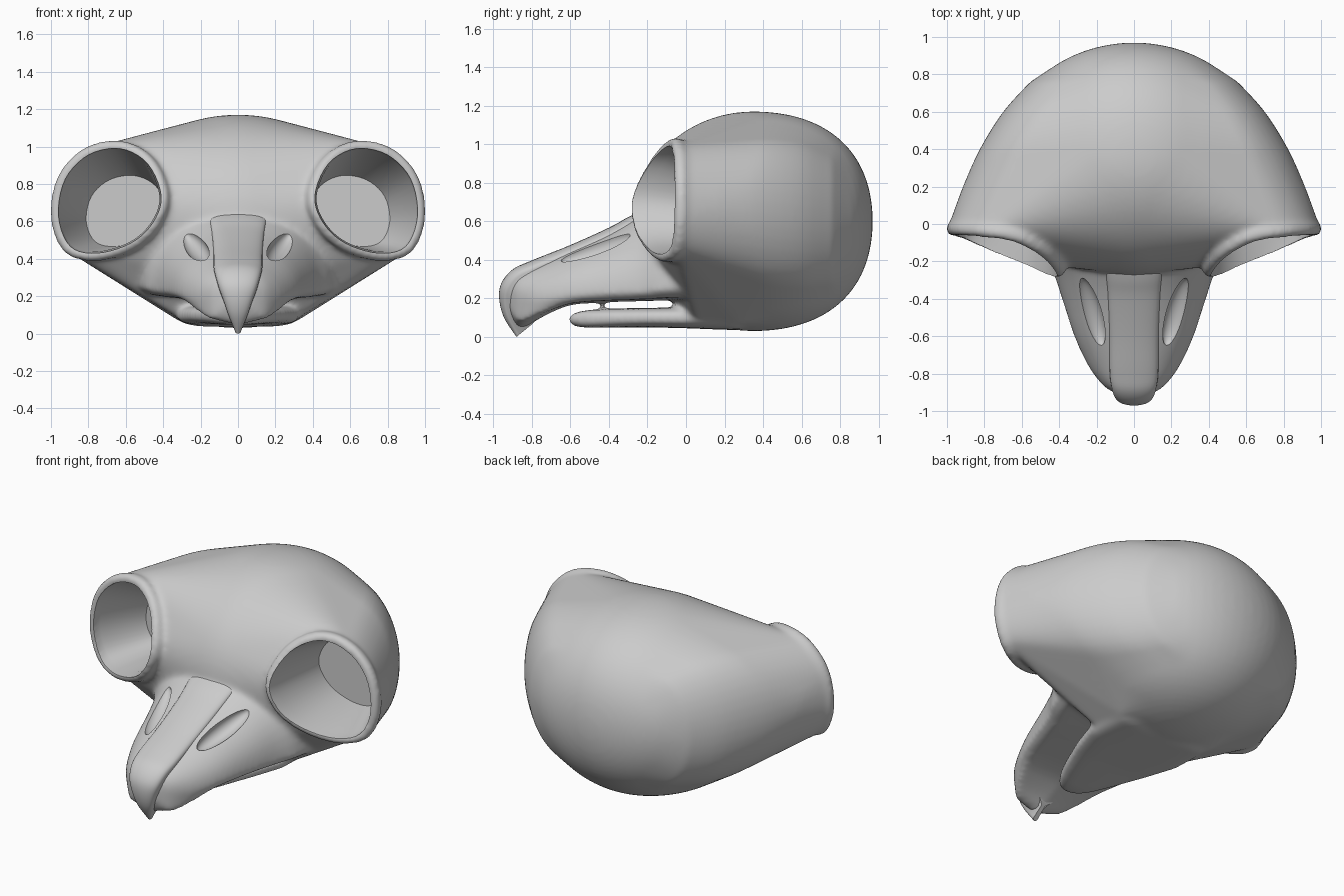
import bpy, bmesh
from math import sin, cos, pi
from mathutils import Vector, Matrix

if "Cube" in bpy.data.objects:
    bpy.data.objects.remove(bpy.data.objects["Cube"])


def make(name, bm):
    bmesh.ops.recalc_face_normals(bm, faces=bm.faces)
    me = bpy.data.meshes.new(name)
    bm.to_mesh(me)
    bm.free()
    ob = bpy.data.objects.new(name, me)
    bpy.context.collection.objects.link(ob)
    return ob


def activate(ob):
    bpy.ops.object.select_all(action='DESELECT')
    ob.select_set(True)
    bpy.context.view_layer.objects.active = ob


def modify(ob, kind, **props):
    activate(ob)
    m = ob.modifiers.new(kind, kind)
    for k, v in props.items():
        setattr(m, k, v)
    bpy.ops.object.modifier_apply(modifier=m.name)


def loft(bm, rings, closed=False):
    rows = [[bm.verts.new(p) for p in r] for r in rings]
    n = len(rows[0])
    pairs = list(zip(rows, rows[1:])) + ([(rows[-1], rows[0])] if closed else [])
    for a, b in pairs:
        for i in range(n):
            j = (i + 1) % n
            bm.faces.new((a[i], a[j], b[j], b[i]))
    if not closed:
        bm.faces.new(rows[0])
        bm.faces.new(rows[-1])


def spline(pts, steps, closed=False):
    """Catmull-Rom resampling of a list of tuples."""
    pts = [Vector(p) for p in pts]
    n = len(pts)
    get = (lambda i: pts[i % n]) if closed else (lambda i: pts[max(0, min(n - 1, i))])
    out = []
    for i in range(n if closed else n - 1):
        a, b, c, d = (get(i + k) for k in (-1, 0, 1, 2))
        for s in range(steps):
            t = s / steps
            out.append(0.5 * (2 * b + (c - a) * t + (2 * a - 5 * b + 4 * c - d) * t * t
                              + (3 * b - a - 3 * c + d) * t ** 3))
    return out if closed else out + [pts[-1]]


def power(v, e):
    return abs(v) ** e * (1 if v >= 0 else -1)


# Eye rim outline on the right side
RIM = spline([(.99, -.02, .62), (.95, -.02, .84), (.81, -.03, .985), (.62, -.06, 1.02),
              (.46, -.15, .93), (.38, -.25, .74), (.43, -.25, .58), (.56, -.19, .46),
              (.76, -.11, .40), (.92, -.04, .44)], 5, True)
MID = sum(RIM, Vector()) / len(RIM)


def rim(side, scale, dy=0):
    pts = [MID + (p - MID) * scale for p in RIM]
    return [Vector((p.x * side, p.y + dy, p.z)) for p in pts]


parts = []
for side in (1, -1):
    # Braincase blended into one eye tube by a convex hull
    bm = bmesh.new()
    bmesh.ops.create_uvsphere(bm, u_segments=64, v_segments=40, radius=1)
    for v in bm.verts:
        x, y, z = v.co
        r = 1 + (.16 * y * y * z * z if y > 0 else 0)
        v.co = (.71 * x, .35 + .62 * y * r, .6 + .57 * z * r)
    for p in rim(side, .98, .03):
        bm.verts.new(p)
    # swelling behind the eye: (centre x, y, centre z, radius x, radius z)
    for cx, y, cz, rx, rz in spline([(.61, .1, .68, .34, .32), (.58, .2, .66, .335, .34),
                                     (.5, .4, .64, .325, .40), (.4, .6, .62, .30, .40),
                                     (.28, .76, .60, .275, .36)], 4):
        for k in range(40):
            a = k * pi / 20
            bm.verts.new((side * (cx + rx * cos(a)), y, cz + rz * sin(a)))
    for p in ((.32, .27, .07), (.31, .05, .08)):
        bm.verts.new((p[0] * side, p[1], p[2]))
    res = bmesh.ops.convex_hull(bm, input=bm.verts)
    junk = {g for g in res['geom_interior'] + res['geom_unused']
            if isinstance(g, bmesh.types.BMVert)}
    bmesh.ops.delete(bm, geom=list(junk), context='VERTS')
    parts.append(make("skull_half", bm))
    # Rounded lip of the eye socket
    bm = bmesh.new()
    core = rim(side, .925)
    centre = sum(core, Vector()) / len(core)
    rings = []
    for p in core:
        out = (p - centre).normalized()
        fwd = Vector((side * .3, -.95, 0))
        fwd = (fwd - out * fwd.dot(out)).normalized()
        rings.append([p + .038 * (out * cos(k * pi / 6) + fwd * sin(k * pi / 6))
                      for k in range(12)])
    loft(bm, rings, True)
    parts.append(make("eye_lip", bm))

# Upper beak sides: (y, half width, top, widest height, bottom)
bm = bmesh.new()
rings = []
for y, w, zt, zm, zb in spline([(.05, .55, .82, .25, .2), (-.12, .50, .74, .24, .19),
                                (-.24, .44, .645, .225, .185), (-.4, .385, .545, .22, .18),
                                (-.6, .32, .455, .205, .165), (-.75, .25, .39, .19, .10),
                                (-.83, .195, .355, .2, .05), (-.88, .145, .325, .21, .05),
                                (-.92, .07, .28, .215, .13)], 3):
    ring = [(w * cos(k * pi / 24), y, zm + (zt - zm) * power(sin(k * pi / 24), .85))
            for k in range(25)]
    ring += [(-w * .9 * (1 - k / 4), y, zb + (zm - zb) * .25 * abs(1 - k / 4)) for k in range(9)]
    rings.append(ring)
loft(bm, rings)
parts.append(make("beak_sides", bm))

# Lower jaw: (y, half width, top, bottom), shallow V underneath
bm = bmesh.new()
rings = []
for y, w, zt, zb in [(.4, .24, .2, .06), (.25, .325, .19, .035), (0, .325, .155, .045),
                     (-.2, .26, .15, .05), (-.4, .175, .145, .048), (-.5, .125, .14, .047),
                     (-.56, .085, .13, .052), (-.59, .055, .118, .06), (-.61, .025, .105, .08)]:
    h = (zt - zb) / 2
    rings.append([(w * power(cos(k * pi / 16), .5), y, zb + h + h * power(sin(k * pi / 16), .6))
                  for k in range(32)])
loft(bm, rings)
parts.append(make("lower_jaw", bm))

# Fuse everything into one smooth skull
activate(parts[0])
for p in parts:
    p.select_set(True)
bpy.ops.object.join()
skull = parts[0]
skull.name = "skull"
modify(skull, 'REMESH', mode='VOXEL', voxel_size=.014)
modify(skull, 'SMOOTH', factor=.5, iterations=16)

# Hollow eye sockets and nostrils
bm = bmesh.new()
for side in (1, -1):
    back = []
    for p in RIM:
        d = p - MID
        back.append((side * (.60 + d.x * .70), .25, .65 + d.z * .61))
    loft(bm, [rim(side, .90, -.2), rim(side, .90, -.03), rim(side, .87, .03), back])
    d = Vector((side * .1, .33, .13)).normalized()
    n = Vector((side * .8, -.1, .6))
    n = (n - d * n.dot(d)).normalized()
    m = Matrix((d * .2, n * .06, d.cross(n) * .055)).transposed().to_4x4()
    m.translation = (side * .228, -.47, .465)
    bmesh.ops.create_uvsphere(bm, u_segments=32, v_segments=20, radius=1, matrix=m)
cutter = make("hollow_cutter", bm)
modify(skull, 'BOOLEAN', operation='DIFFERENCE', solver='EXACT', object=cutter)
bpy.data.objects.remove(cutter)

# Beak ridge and hooked tip: (outer y, outer z, inner y, inner z, half width)
ridge = [(-.2, .67, -.12, .5, .165), (-.3, .622, -.22, .42, .15), (-.4, .567, -.35, .35, .14),
         (-.6, .477, -.55, .25, .132), (-.8, .397, -.72, .18, .13), (-.9, .35, -.76, .15, .12),
         (-.958, .28, -.77, .12, .102), (-.97, .2, -.77, .1, .078), (-.945, .1, -.78, .085, .05),
         (-.88, 0, -.80, .065, .015)]
bm = bmesh.new()
rings = []
for yo, zo, yi, zi, w in spline(ridge, 5):
    ring = []
    for k in range(17):
        s = .80 + .20 * power(sin(k * pi / 16), .8)
        ring.append((w * cos(k * pi / 16), yi + (yo - yi) * s, zi + (zo - zi) * s))
    ring += [(-w * .8, yi, zi), (w * .8, yi, zi)]
    rings.append(ring)
loft(bm, rings)
beak = make("beak_ridge", bm)

for ob in (skull, beak):
    activate(ob)
    bpy.ops.object.shade_smooth_by_angle(angle=.7)
